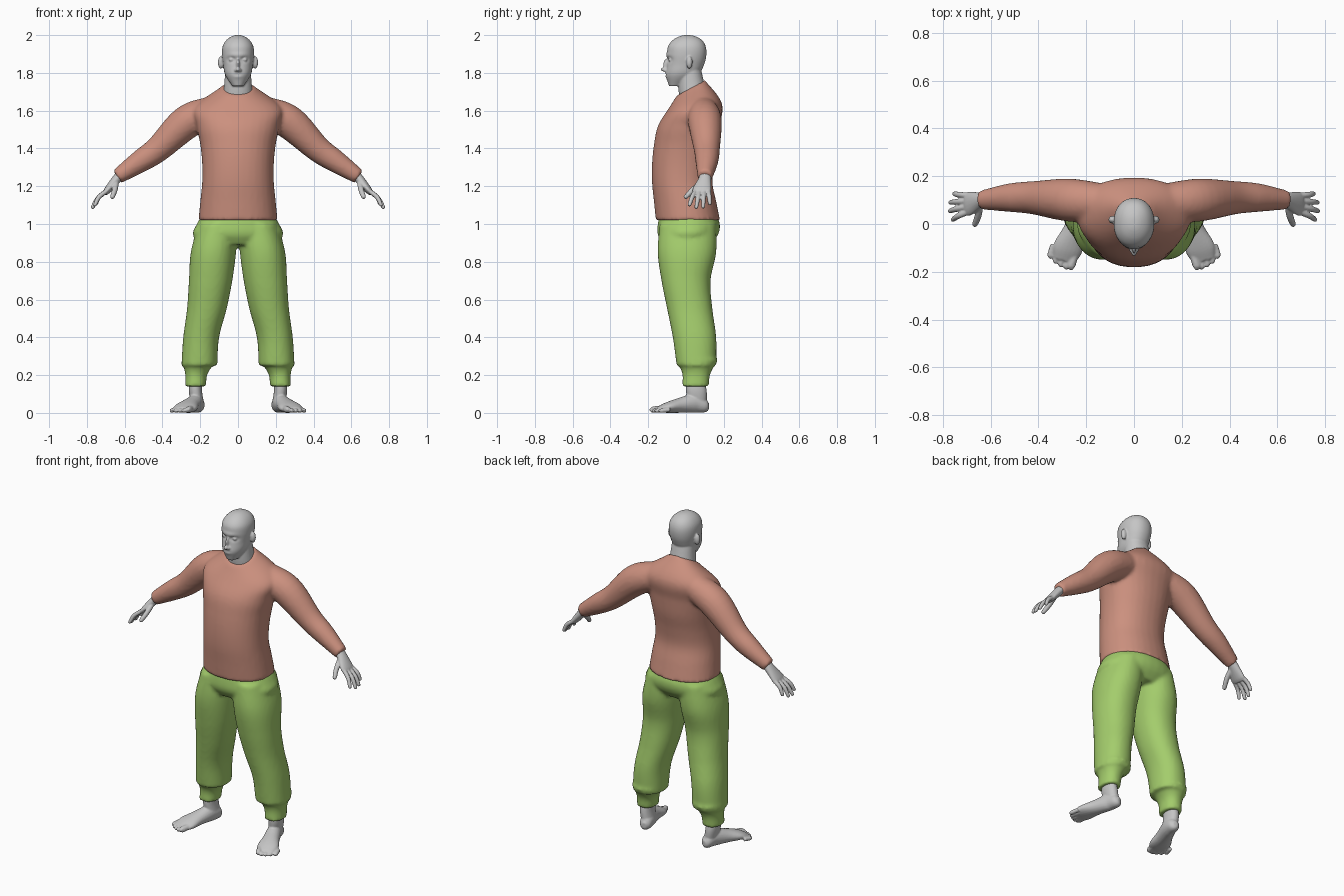
import bpy, bmesh, math
from mathutils import Vector, Matrix

if "Cube" in bpy.data.objects:
    bpy.data.objects.remove(bpy.data.objects["Cube"], do_unlink=True)


def material(name, colour):
    mat = bpy.data.materials.new(name)
    mat.use_nodes = True
    mat.diffuse_color = (*colour, 1)
    shader = mat.node_tree.nodes["Principled BSDF"]
    shader.inputs["Base Color"].default_value = (*colour, 1)
    shader.inputs["Roughness"].default_value = 0.8
    return mat


grey = material("light grey skin", (.56, .56, .56))
salmon = material("salmon cloth", (.6, .28, .21))
green = material("green cloth", (.37, .61, .15))


def smooth_path(sections, steps=6):
    """Catmull-Rom interpolation between section vectors."""
    first, last = 2 * sections[0] - sections[1], 2 * sections[-1] - sections[-2]
    padded = [first, *sections, last]
    result = []
    for a, b, c, d in zip(padded, padded[1:], padded[2:], padded[3:]):
        for k in range(steps):
            t = k / steps
            result.append(b + t / 2 * (c - a + t * (2 * a - 5 * b + 4 * c - d
                                                    + t * (3 * b - a - 3 * c + d))))
    return result + [sections[-1]]


def skin(bm, rings):
    """Bridge rings of points into a closed shell."""
    loops = [[bm.verts.new(point) for point in ring] for ring in rings]
    count = len(loops[0])
    for low, high in zip(loops, loops[1:]):
        for j in range(count):
            k = (j + 1) % count
            bm.faces.new((low[j], low[k], high[k], high[j]))
    bm.faces.new(reversed(loops[0]))
    bm.faces.new(loops[-1])


def oval(count, power):
    for j in range(count):
        angle = math.tau * (j + .5) / count
        c, s = math.cos(angle), math.sin(angle)
        yield math.copysign(abs(c) ** power, c), math.copysign(abs(s) ** power, s)


def stack(bm, bottom, top, outer, front, back, inner=None, count=32,
          rise=lambda u: u, tilt=lambda u: 0, dents=()):
    """Level rings from bottom to top; with inner limits given, one per side."""
    left = inner or [-x for x in outer]
    sections = [Vector((i / (len(outer) - 1), *limits))
                for i, limits in enumerate(zip(left, outer, front, back))]
    for side in ((1, -1) if inner else (1,)):
        rings = []
        for u, x0, x1, y0, y1 in smooth_path(sections):
            z = bottom + (top - bottom) * rise(u)
            ring = []
            for c, s in oval(count, .92):
                dy = s * (y1 - y0) / 2
                point = Vector((side * (x0 + x1 + c * (x1 - x0)) / 2,
                                (y0 + y1) / 2 + dy, z + tilt(u) * dy))
                for centre, size, push in dents:
                    gap = sum(((p - q) / r) ** 2 for p, q, r in zip(point, centre, size))
                    point.y += push * math.exp(-gap)
                ring.append(point)
            rings.append(ring)
        skin(bm, rings)


def limb(bm, points, widths, heights=None, across=(0, 1, 0)):
    """A pair of mirrored tubes along a path, widest in the across direction."""
    path = smooth_path([Vector((*p, w, h))
                        for p, w, h in zip(points, widths, heights or widths)])
    spine = [Vector(s[:3]) for s in path]
    across = Vector(across)
    for side in (1, -1):
        rings = []
        for i, section in enumerate(path):
            along = (spine[min(i + 1, len(spine) - 1)] - spine[max(i - 1, 0)]).normalized()
            u = (across - along * along.dot(across)).normalized()
            v = along.cross(u)
            ring = [spine[i] + u * section[3] * c + v * section[4] * s for c, s in oval(20, 1)]
            rings.append([Vector((side * p.x, p.y, p.z)) for p in ring])
        skin(bm, rings)


def digit(bm, base, middle, tip, radius):
    """A finger or toe with a rounded end."""
    pad = tip - (tip - middle).normalized() * radius * .7
    limb(bm, [base, middle, pad, tip], [radius, radius, radius * .8, radius * .3])


def ball(bm, centre, size):
    bmesh.ops.create_uvsphere(bm, u_segments=20, v_segments=14, radius=1,
                              matrix=Matrix.Translation(centre) @ Matrix.Diagonal((*size, 1)))


def finish(name, bm, mat, voxel, passes):
    """Fuse the shells into one smooth skin."""
    bmesh.ops.recalc_face_normals(bm, faces=bm.faces)
    mesh = bpy.data.meshes.new(name)
    bm.to_mesh(mesh)
    bm.free()
    mesh.materials.append(mat)
    mesh.shade_smooth()
    part = bpy.data.objects.new(name, mesh)
    bpy.context.collection.objects.link(part)
    fuse = part.modifiers.new("fuse", "REMESH")
    fuse.mode = "VOXEL"
    fuse.voxel_size = voxel
    fuse.use_smooth_shade = True
    soften = part.modifiers.new("soften", "SMOOTH")
    soften.factor = .5
    soften.iterations = passes


# Shirt: torso with a sloping collar, and sleeves
bm = bmesh.new()
stack(bm, 1.02, 1.72, outer=[.21, .2, .19, .19, .2, .22, .23, .08],
      front=[-.16, -.17, -.18, -.18, -.17, -.15, -.1, -.05],
      back=[.18, .16, .14, .15, .17, .18, .19, .1],
      tilt=lambda u: .55 * u ** 9)
limb(bm, [(.13, .09, 1.6), (.27, .1, 1.54), (.42, .11, 1.4), (.52, .11, 1.33), (.64, .1, 1.25)],
     [.08, .09, .07, .06, .04])
finish("shirt", bm, salmon, .011, 4)

# Trousers: hips, baggy legs and gathered cuffs
bm = bmesh.new()
stack(bm, .89, 1.05, outer=[.19, .24, .22, .19],
      front=[-.12, -.15, -.15, -.14], back=[.13, .17, .18, .16])
stack(bm, .25, 1, outer=[.3, .29, .27, .26, .25, .21], inner=[.11, .1, .06, .03, .01, 0],
      front=[-.05, -.07, -.1, -.13, -.15, -.14], back=[.16, .16, .14, .13, .16, .16])
stack(bm, .14, .28, outer=[.28, .28, .3], inner=[.17, .16, .11],
      front=[-.02, -.02, -.05], back=[.12, .13, .17])
finish("trousers", bm, green, .011, 4)

# Head, with brow, lips, mouth and eye sockets pressed into the face
lips = (0, -.11, 1.787)
dents = [((0, -.11, 1.895), (.06, .04, .012), -.006),
         (lips, (.03, .05, .014), -.007), (lips, (.022, .05, .004), .012)]
dents += [((x, -.1, 1.87), (.022, .05, .013), .014) for x in (-.036, .036)]
bm = bmesh.new()
stack(bm, 1.73, 2, outer=[.03, .068, .079, .085, .081, .062, .034, .005],
      front=[-.09, -.106, -.1, -.1, -.095, -.07, -.035, 0],
      back=[-.02, .065, .097, .108, .104, .085, .05, .015],
      rise=lambda u: math.sin(u * math.pi / 2), count=64, dents=dents)
# Neck
stack(bm, 1.62, 1.82, outer=[.09, .075, .067], front=[-.02, -.04, -.04],
      back=[.12, .1, .08], tilt=lambda u: .3 * (1 - u))
# Nose, eyes and ears
ball(bm, (0, -.116, 1.818), (.012, .019, .011))
ball(bm, (0, -.104, 1.843), (.009, .017, .032))
for side in (-1, 1):
    ball(bm, (side * .012, -.108, 1.814), (.008, .012, .008))
    ball(bm, (side * .035, -.082, 1.87), (.014, .012, .01))
    ball(bm, (side * .09, .018, 1.855), (.017, .016, .033))
finish("head", bm, grey, .005, 2)

# Hands: palm, four spread fingers and a thumb
bm = bmesh.new()
limb(bm, [(.6, .1, 1.28), (.64, .1, 1.24), (.69, .085, 1.18), (.705, .082, 1.16)],
     [.03, .033, .05, .043], [.028, .025, .019, .012])
for i in range(4):
    reach = .02 * math.sin(math.pi * (i + .3) / 3.3)
    base = Vector((.695, .05 + .023 * i, 1.175))
    tip = Vector((.755 + reach, .016 + .037 * i, 1.1 - reach))
    digit(bm, base, base.lerp(tip, .5) + Vector((.008, 0, .008)), tip, .012)
digit(bm, Vector((.645, .08, 1.22)), Vector((.652, .035, 1.18)), Vector((.668, -.008, 1.136)), .0145)
finish("hands", bm, grey, .004, 2)

# Feet: ankle, sole and five toes, the big toe innermost
bm = bmesh.new()
stack(bm, .05, .24, outer=[.25, .26, .26, .27], inner=[.18, .19, .19, .18],
      front=[.01, 0, 0, 0], back=[.11, .11, .1, .11])
limb(bm, [(.205, .12, .036), (.21, .1, .037), (.222, .045, .05), (.25, -.03, .04),
          (.276, -.1, .028), (.292, -.15, .017)],
     [.014, .033, .041, .048, .062, .048], [.018, .036, .05, .04, .028, .014], across=(1, 0, 0))
for i in range(5):
    radius = .012 if i else .017
    tip = Vector((.262 + .022 * i, -.194 + .003 * i * i, radius))
    digit(bm, tip + Vector((-.012, .06, .005)), tip + Vector((0, .02, 0)), tip, radius)
finish("feet", bm, grey, .005, 2)
